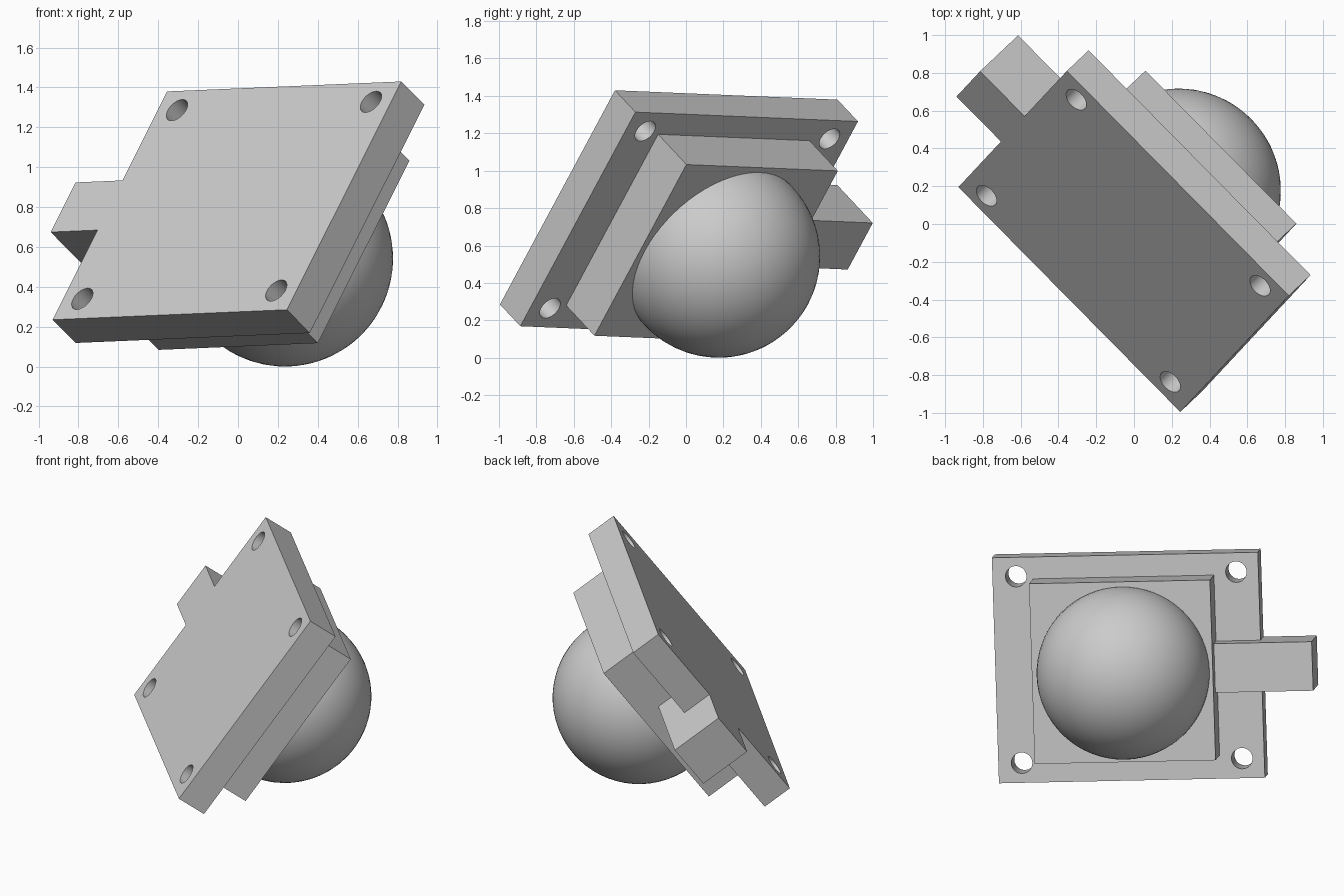
import bpy, bmesh
from mathutils import Matrix, Vector

cube = bpy.data.objects.get("Cube")
if cube:
    bpy.data.objects.remove(cube, do_unlink=True)

# Single grey material
grey = bpy.data.materials.new("plain grey")
grey.use_nodes = True
colour = (0.6, 0.6, 0.6, 1)
grey.diffuse_color = colour
grey.node_tree.nodes["Principled BSDF"].inputs["Base Color"].default_value = colour

# Tilted frame: origin at a board corner, local z points out of the board's front
origin = Vector((-0.93, 0.195, 0.235))
u = Vector((1.175, -1.19, 0.05)).normalized()
v = Vector((0.575, 0.615, 1.145))
v = (v - u * v.dot(u)).normalized()
frame = Matrix((u, v, u.cross(v))).transposed().to_4x4()
frame.translation = origin


def add_object(name, bm):
    bmesh.ops.recalc_face_normals(bm, faces=bm.faces)
    mesh = bpy.data.meshes.new(name)
    bm.to_mesh(mesh)
    bm.free()
    mesh.materials.append(grey)
    obj = bpy.data.objects.new(name, mesh)
    obj.matrix_world = frame
    bpy.context.collection.objects.link(obj)
    return obj


def box(name, low, high):
    low, high = Vector(low), Vector(high)
    bm = bmesh.new()
    bmesh.ops.create_cube(bm, size=1)
    bmesh.ops.scale(bm, vec=high - low, verts=bm.verts)
    bmesh.ops.translate(bm, vec=(low + high) / 2, verts=bm.verts)
    return add_object(name, bm)


def combine(target, tool, operation):
    mod = target.modifiers.new(operation.title(), 'BOOLEAN')
    mod.operation, mod.object, mod.solver = operation, tool, 'EXACT'
    bpy.context.view_layer.update()
    bpy.context.view_layer.objects.active = target
    bpy.ops.object.modifier_apply(modifier=mod.name)
    bpy.data.objects.remove(tool, do_unlink=True)


def smooth(obj):
    bpy.ops.object.select_all(action='DESELECT')
    obj.select_set(True)
    bpy.context.view_layer.objects.active = obj
    bpy.ops.object.shade_smooth_by_angle()


# Mounting board with its side connector, flush at the front
width, height, thick = 1.673, 1.421, 0.197
board = box("mounting_board", (0, 0, -thick), (width, height, 0))
connector = box("side_connector", (-0.335, 0.558, -0.343), (0.29, 0.867, 0))
combine(board, connector, 'UNION')

# Four screw holes
bm = bmesh.new()
for x in (0.14, 1.525):
    for y in (0.125, 1.3):
        bmesh.ops.create_cone(bm, cap_ends=True, segments=32, radius1=0.066, radius2=0.066,
                              depth=1, matrix=Matrix.Translation((x, y, 0)))
combine(board, add_object("hole_cutter", bm), 'DIFFERENCE')
smooth(board)

# Square housing on the back
box("housing", (0.28, 0.147, -0.47), (1.418, 1.283, -thick))

# Domed lens, cut off just inside the housing
bm = bmesh.new()
bmesh.ops.create_uvsphere(bm, u_segments=64, v_segments=32, radius=0.542,
                          matrix=Matrix.Translation((0.842, 0.71, -0.49)))
cut = bmesh.ops.bisect_plane(bm, geom=bm.verts[:] + bm.edges[:] + bm.faces[:],
                             plane_co=(0, 0, -0.46), plane_no=(0, 0, 1), clear_outer=True)
rim = [e for e in cut["geom_cut"] if isinstance(e, bmesh.types.BMEdge)]
bmesh.ops.edgeloop_fill(bm, edges=rim)
smooth(add_object("dome_lens", bm))
